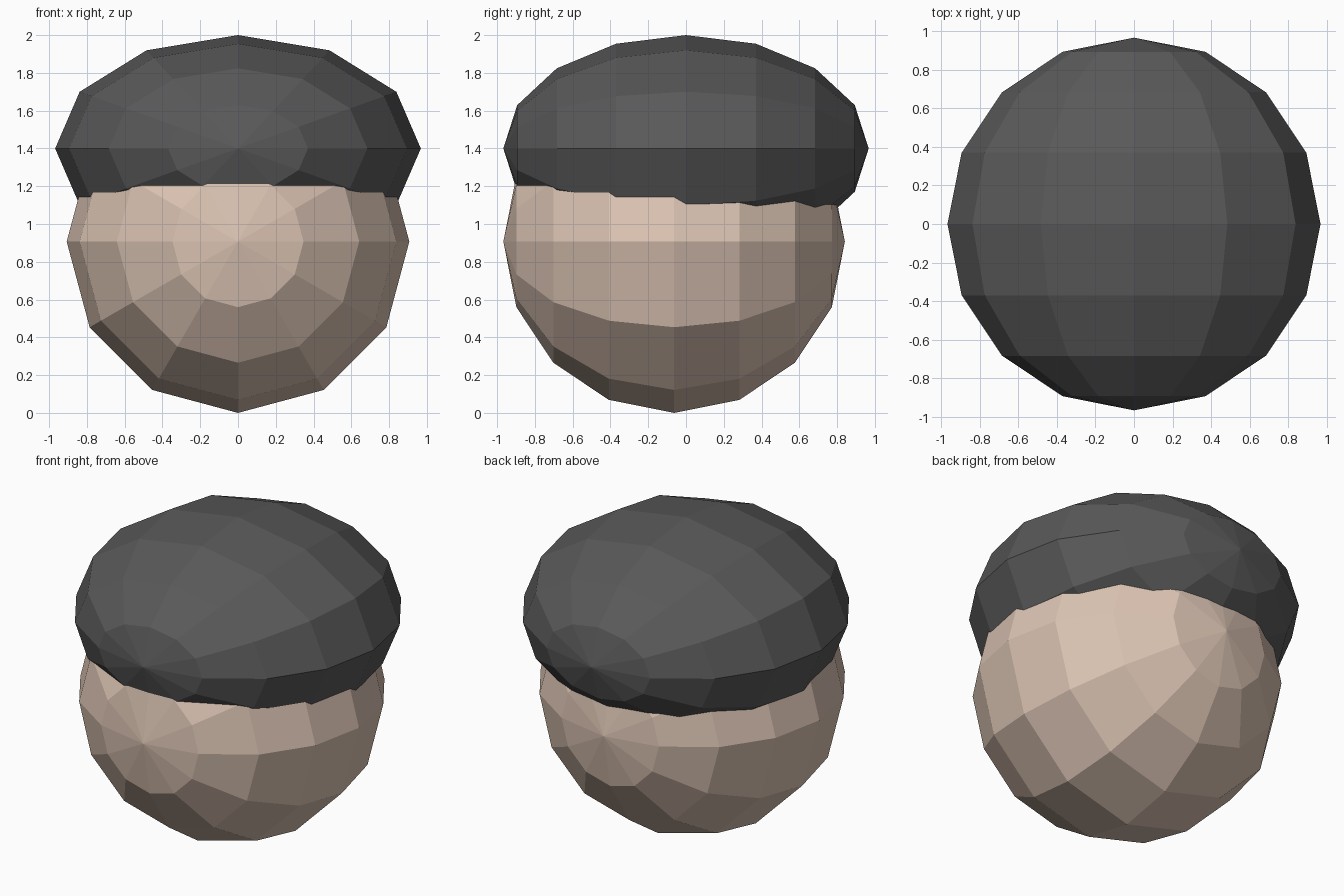
import bpy, math

if "Cube" in bpy.data.objects:
    bpy.data.objects.remove(bpy.data.objects["Cube"])


def material(name, rgb):
    mat = bpy.data.materials.new(name)
    mat.diffuse_color = (*rgb, 1.0)
    mat.use_nodes = True
    mat.node_tree.nodes["Principled BSDF"].inputs["Base Color"].default_value = mat.diffuse_color
    return mat


def faceted_ball(name, radii, centre, mat):
    """Low-poly ball with its poles along the front-back axis."""
    rx, ry, rz = radii
    bpy.ops.mesh.primitive_uv_sphere_add(segments=12, ring_count=8, radius=1)
    ball = bpy.context.object
    ball.name = name
    # Turn the poles to y, then stretch along the world axes
    ball.rotation_euler = (math.radians(90), 0, 0)
    bpy.ops.object.transform_apply(location=False, rotation=True, scale=False)
    ball.scale = (rx, ry, rz)
    ball.location = centre
    bpy.ops.object.transform_apply(location=True, rotation=False, scale=True)
    bpy.ops.object.shade_flat()
    ball.data.materials.append(mat)
    return ball


skin = material("skin beige", (0.71, 0.55, 0.45))
charcoal = material("charcoal grey", (0.10, 0.10, 0.10))

# Round head
faceted_ball("head", (0.907, 0.904, 0.907), (0, -0.063, 0.907), skin)

# Flattened cap, set into the top of the head
faceted_ball("cap", (0.968, 0.967, 0.60), (0, 0, 1.40), charcoal)
